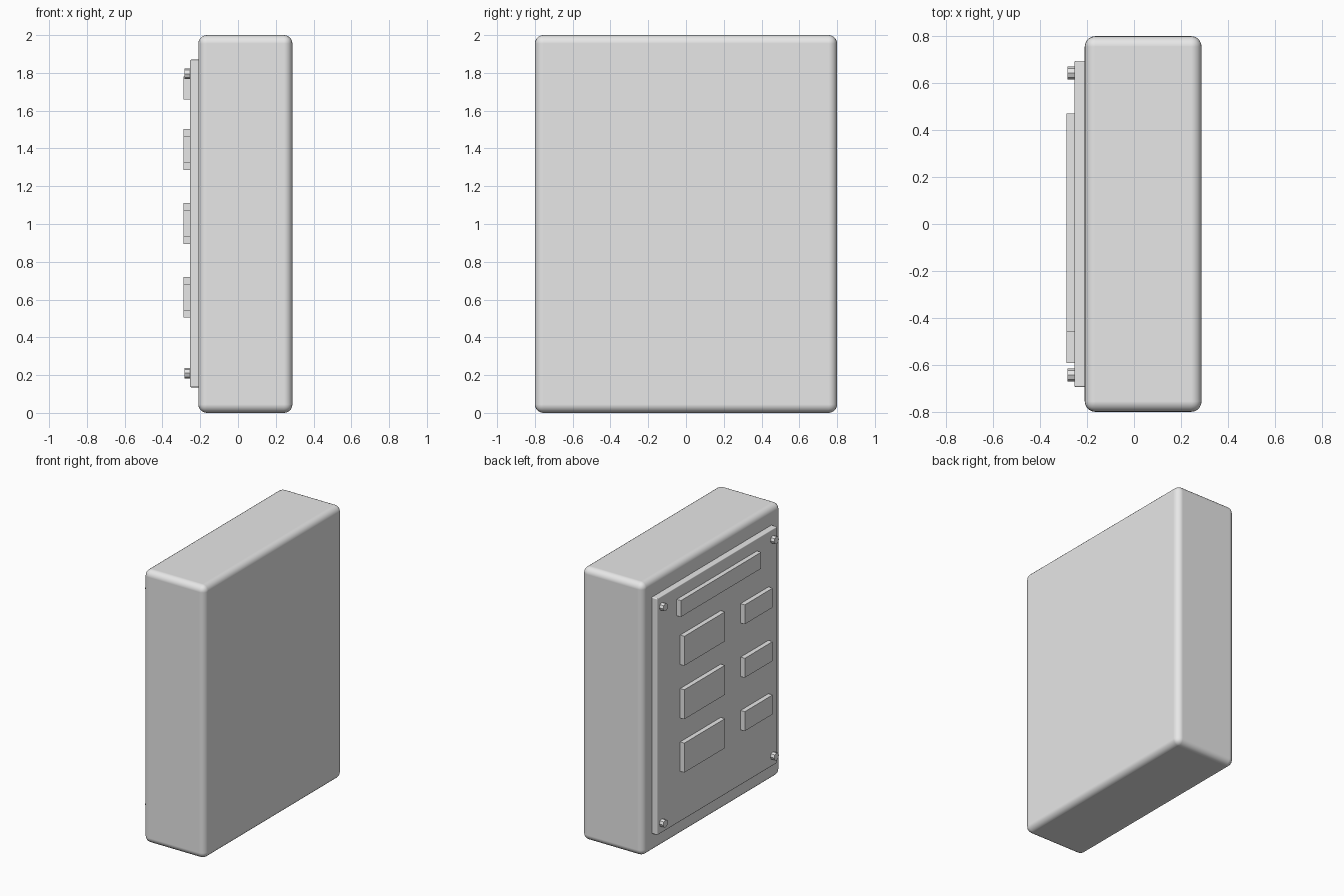
import bpy
import math

default_cube = bpy.data.objects.get("Cube")
if default_cube:
    bpy.data.objects.remove(default_cube, do_unlink=True)

grey = bpy.data.materials.new("plain grey")
grey.use_nodes = True
colour = (0.8, 0.8, 0.8, 1)
grey.diffuse_color = colour
grey.node_tree.nodes["Principled BSDF"].inputs["Base Color"].default_value = colour


def box(name, x, y, z, bevel=0, segments=1):
    """Box spanning three (low, high) ranges, with optional rounded edges."""
    spans = (x, y, z)
    bpy.ops.mesh.primitive_cube_add(size=1, location=[sum(s) / 2 for s in spans])
    obj = bpy.context.object
    obj.name = name
    obj.scale = [s[1] - s[0] for s in spans]
    bpy.ops.object.transform_apply(location=False, rotation=False, scale=True)
    obj.data.materials.append(grey)
    if bevel:
        obj.data.shade_smooth()
        mod = obj.modifiers.new("rounded edges", "BEVEL")
        mod.width = bevel
        mod.segments = segments
        mod.harden_normals = True
    return obj


BODY_X, PLATE_X, RAISED_X = -0.21, -0.254, -0.288

# Rounded case and the thin panel on its side
box("case", (BODY_X, 0.288), (-0.8, 0.8), (0, 2), 0.045, 5)
box("panel", (PLATE_X, BODY_X + 0.01), (-0.695, 0.695), (0.135, 1.87), 0.007, 2)

# Raised header strip
raised = (RAISED_X, PLATE_X + 0.004)
box("header_strip", raised, (-0.46, 0.47), (1.66, 1.78))

# Three rows, each with a wide and a narrow block
for row, z in enumerate((0.612, 1.003, 1.395), 1):
    box(f"wide_block_{row}", raised, (-0.04, 0.43), (z - 0.108, z + 0.108))
    box(f"narrow_block_{row}", raised, (-0.593, -0.27), (z - 0.071, z + 0.071))

# Corner screws
for y in (-0.643, 0.643):
    for z in (0.21, 1.795):
        bpy.ops.mesh.primitive_cylinder_add(
            vertices=8, radius=0.028, depth=0.034,
            location=(-0.267, y, z), rotation=(0, math.pi / 2, 0))
        screw = bpy.context.object
        screw.name = "corner_screw"
        screw.data.materials.append(grey)
